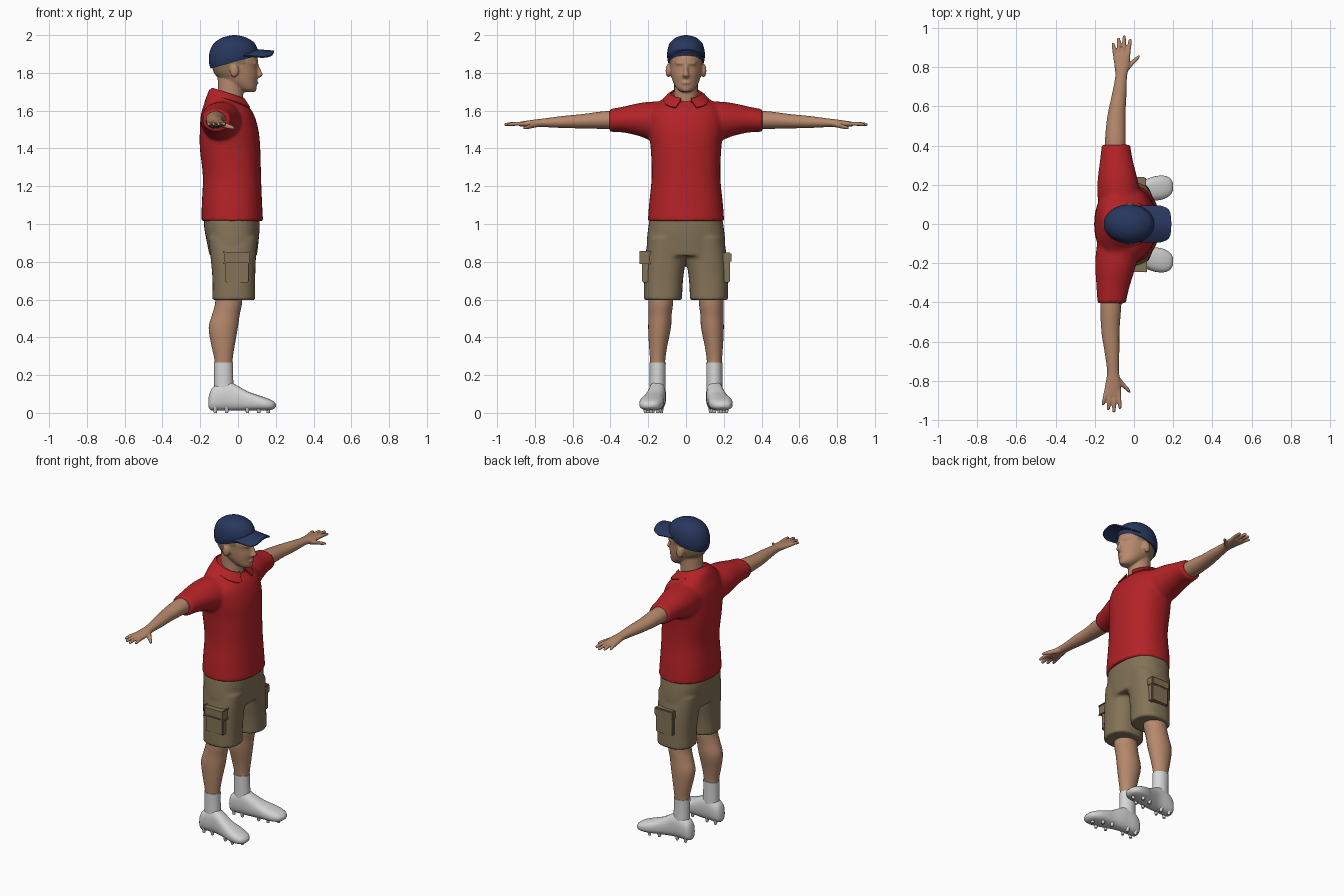
import bpy, bmesh, math
from mathutils import Vector


def material(name, rgb):
    m = bpy.data.materials.new(name)
    m.diffuse_color = (*rgb, 1)
    return m


RED = material("red cloth", (0.45, 0.016, 0.02))
KHAKI = material("khaki cloth", (0.23, 0.17, 0.095))
SKIN = material("skin", (0.47, 0.25, 0.15))
HAIR = material("light brown hair", (0.27, 0.18, 0.095))
NAVY = material("navy cloth", (0.021, 0.038, 0.112))
SOCK = material("sock white", (0.68, 0.68, 0.68))
SHOE = material("shoe white", (0.65, 0.65, 0.65))


def catmull(a, b, c, d, t):
    return [0.5 * (2*q + (r-p)*t + (2*p-5*q+4*r-s)*t*t + (3*q-p-3*r+s)*t**3)
            for p, q, r, s in zip(a, b, c, d)]


def loft(bm, rings, axis="z", n=28, power=2.0, side=1, shear=0.0, steps=4):
    """Closed skin through smooth elliptical rings (t, c1, c2, r1, r2, tilt)."""
    rings = [tuple(r) + (0,) * (6 - len(r)) for r in rings]
    ext = [rings[0]] + rings + [rings[-1]]
    path = [catmull(*ext[i:i+4], k / steps)
            for i in range(len(rings) - 1) for k in range(steps)] + [rings[-1]]
    loops = []
    for t, c1, c2, r1, r2, tilt in path:
        loop = []
        for k in range(n):
            a = 2 * math.pi * k / n
            u = r1 * math.copysign(abs(math.cos(a)) ** (2 / power), math.cos(a))
            v = r2 * math.copysign(abs(math.sin(a)) ** (2 / power), math.sin(a))
            w = t + tilt * u
            p = {"x": (w, c1+u, c2+v), "y": (c1+u, w, c2+v), "z": (c1+u, c2+v, w)}[axis]
            x = p[0] - (shear * p[1] if side < 0 else 0)
            loop.append(bm.verts.new((x, side * p[1], p[2])))
        loops.append(loop)
    for A, B in zip(loops, loops[1:]):
        for k in range(n):
            bm.faces.new((A[k], A[(k+1) % n], B[(k+1) % n], B[k]))
    bm.faces.new(loops[0][::-1])
    bm.faces.new(loops[-1])


def ball(bm, c, r):
    res = bmesh.ops.create_uvsphere(bm, u_segments=20, v_segments=12, radius=1)
    for v in res["verts"]:
        v.co = Vector([c[i] + v.co[i] * r[i] for i in range(3)])


def finish(name, bm, mats, voxel=0, smooth=0, thick=0):
    """Make the object; optionally fuse overlapping volumes into one skin."""
    bmesh.ops.recalc_face_normals(bm, faces=bm.faces)
    me = bpy.data.meshes.new(name)
    bm.to_mesh(me)
    bm.free()
    ob = bpy.data.objects.new(name, me)
    bpy.context.collection.objects.link(ob)
    if thick:
        m = ob.modifiers.new("thickness", "SOLIDIFY")
        m.thickness, m.offset = thick, 0
    if voxel:
        m = ob.modifiers.new("fuse", "REMESH")
        m.mode, m.voxel_size = "VOXEL", voxel
        m = ob.modifiers.new("soften", "SMOOTH")
        m.factor, m.iterations = 0.5, smooth
    if thick or voxel:
        dg = bpy.context.evaluated_depsgraph_get()
        new = bpy.data.meshes.new_from_object(ob.evaluated_get(dg))
        ob.modifiers.clear()
        ob.data = new
    ob.data.materials.clear()
    for m in mats:
        ob.data.materials.append(m)
    for p in ob.data.polygons:
        p.use_smooth = True
    ob.data.set_sharp_from_angle(angle=math.radians(50))
    return ob


# Polo shirt: torso and short sleeves fused
bm = bmesh.new()
loft(bm, [(1.015, -.03, 0, .163, .202), (1.10, -.032, 0, .16, .196), (1.25, -.032, 0, .154, .182),
          (1.40, -.042, 0, .16, .187), (1.50, -.047, 0, .155, .2), (1.58, -.056, 0, .14, .2),
          (1.63, -.06, 0, .118, .165, -.1), (1.66, -.063, 0, .1, .12, -.25),
          (1.69, -.063, 0, .078, .085, -.32)], n=40, power=2.25)
for s in (1, -1):
    loft(bm, [(.06, -.07, 1.54, .11, .11), (.18, -.08, 1.545, .108, .103), (.25, -.085, 1.553, .098, .087),
              (.33, -.09, 1.553, .083, .069), (.405, -.092, 1.548, .073, .06)],
         "y", side=s, shear=.055)
finish("polo_shirt", bm, [RED], .01, 4)

# Fold-over collar, open at the front
bm = bmesh.new()
rows = []
N = 36
for i in range(N + 1):
    a = math.radians(20 + 320 * i / N)
    c, s = math.cos(a), math.sin(a)
    f = max(0, c) ** 2
    top = 1.69 - .32 * .088 * c
    rows.append([bm.verts.new(p) for p in (
        (-.05 + .08 * c, .074 * s, top - .03),
        (-.05 + .088 * c, .083 * s, top),
        (-.05 + .1 * c, .1 * s, top - .012 - .008 * f),
        (-.05 + (.11 + .01 * f) * c, (.118 + .05 * f) * s, top - .032 - .018 * f))])
for A, B in zip(rows, rows[1:]):
    for k in range(3):
        bm.faces.new((A[k], A[k+1], B[k+1], B[k]))
finish("collar", bm, [RED], thick=.007)

# Head, face and neck, with hair coloured below the cap
bm = bmesh.new()
loft(bm, [(1.60, -.045, 0, .07, .068), (1.68, -.04, 0, .068, .063), (1.80, -.04, 0, .068, .063)])
loft(bm, [(1.698, .055, 0, .025, .025), (1.715, .045, 0, .052, .048), (1.75, .015, 0, .085, .068),
          (1.79, -.008, 0, .113, .08), (1.83, -.018, 0, .119, .086), (1.87, -.018, 0, .124, .088),
          (1.93, -.022, 0, .105, .082)], n=32)
loft(bm, [(1.85, .1, 0, .006, .008), (1.805, .112, 0, .014, .012), (1.787, .113, 0, .018, .019),
          (1.773, .1, 0, .01, .012)], n=16)
ball(bm, (.084, 0, 1.851), (.024, .055, .012))
ball(bm, (.091, 0, 1.748), (.018, .026, .011))
ball(bm, (.082, 0, 1.712), (.016, .022, .014))
for s in (1, -1):
    ball(bm, (-.02, s * .094, 1.812), (.024, .014, .036))
head = finish("head", bm, [SKIN, HAIR], .006, 3)
for p in head.data.polygons:
    x, y, z = p.center
    behind = x < -.045 and z > 1.77
    temple = x < .04 and z > 1.845 and abs(y) > .06
    p.material_index = 1 if behind or temple else 0

# Cap crown and curved brim
bm = bmesh.new()
loft(bm, [(1.856, -.024, 0, .121, .095, .27), (1.885, -.025, 0, .129, .1, .2), (1.92, -.025, 0, .126, .098, .1),
          (1.957, -.023, 0, .108, .086, .04), (1.984, -.02, 0, .07, .058, 0), (1.995, -.018, 0, .036, .03, 0),
          (2.0, -.018, 0, .008, .007, 0)], n=40)
finish("cap_crown", bm, [NAVY])
bm = bmesh.new()
grid = []
for i in range(9):
    row = []
    for j in range(21):
        v = -1 + j / 10
        front = .19 - .012 * v * v - .045 * v ** 8
        x = .03 + (front - .03) * i / 8
        row.append(bm.verts.new((x, .092 * v, 1.921 - .036 * v * v - .08 * (x - .1))))
    grid.append(row)
for A, B in zip(grid, grid[1:]):
    for j in range(20):
        bm.faces.new((A[j], A[j+1], B[j+1], B[j]))
finish("cap_brim", bm, [NAVY], thick=.009)

# Cargo shorts: hips and two legs fused
bm = bmesh.new()
loft(bm, [(.83, -.025, 0, .125, .2), (.9, -.028, 0, .136, .208), (.98, -.032, 0, .147, .2),
          (1.04, -.032, 0, .146, .19)], n=40, power=2.4)
for s in (1, -1):
    loft(bm, [(.597, -.022, .122, .114, .101), (.7, -.022, .119, .113, .103), (.82, -.025, .109, .12, .108),
              (.93, -.028, .1, .13, .1)], side=s, power=2.4)
finish("cargo_shorts", bm, [KHAKI], .009, 4)

for s, word in ((1, "left"), (-1, "right")):
    # Cargo pocket with flap
    bm = bmesh.new()
    for x0, x1, y1, z0, z1 in ((-.068, .055, .233, .69, .82), (-.073, .06, .24, .795, .85)):
        res = bmesh.ops.create_cube(bm, size=1)
        for v in res["verts"]:
            v.co = ((x0 + x1) / 2 + v.co.x * (x1 - x0),
                    s * (y1 - .025 + v.co.y * .05 * 1), (z0 + z1) / 2 + v.co.z * (z1 - z0))
    bmesh.ops.bevel(bm, geom=bm.edges[:], offset=.006, segments=2, affect="EDGES")
    finish(word + "_pocket", bm, [KHAKI])

    # Bare arm, palm, fingers and thumb
    bm = bmesh.new()
    loft(bm, [(.34, -.094, 1.55, .052, .048), (.43, -.095, 1.55, .053, .047), (.55, -.09, 1.544, .046, .038),
              (.65, -.077, 1.54, .038, .032), (.75, -.066, 1.536, .03, .023), (.80, -.062, 1.533, .037, .02),
              (.85, -.062, 1.53, .043, .016), (.88, -.062, 1.529, .04, .012)], "y", side=s, shear=.055)
    for x0, x1, y1 in ((-.095, -.106, .925), (-.074, -.079, .95), (-.052, -.05, .962), (-.031, -.02, .945)):
        loft(bm, [(.85, x0, 1.53, .011, .011), ((.85 + y1) / 2, (x0 + x1) / 2, 1.531, .0105, .0105),
                  (y1 - .008, x1, 1.527, .0085, .0085), (y1, x1, 1.526, .004, .004)],
             "y", n=12, side=s, shear=.055)
    loft(bm, [(.775, -.052, 1.53, .018, .015), (.81, -.024, 1.522, .018, .014), (.84, .008, 1.513, .014, .011),
              (.86, .025, 1.508, .006, .006)], "y", n=14, side=s, shear=.055)
    finish(word + "_arm", bm, [SKIN], .0045, 2)

    # Lower leg
    bm = bmesh.new()
    loft(bm, [(.68, -.045, .132, .072, .066), (.58, -.05, .134, .071, .065), (.52, -.064, .137, .073, .061),
              (.45, -.078, .14, .077, .06), (.36, -.079, .147, .062, .049), (.29, -.077, .15, .049, .041),
              (.24, -.077, .15, .046, .038)], side=s)
    finish(word + "_leg", bm, [SKIN])

    # Sock
    bm = bmesh.new()
    loft(bm, [(.268, -.077, .15, .051, .043), (.2, -.076, .15, .05, .042), (.1, -.074, .151, .052, .042)], side=s)
    finish(word + "_sock", bm, [SOCK])

    # Shoe with small studs under the sole
    bm = bmesh.new()
    loft(bm, [(-.156, .153, .055, .018, .025), (-.14, .153, .07, .038, .057), (-.10, .152, .084, .046, .072),
              (-.05, .153, .089, .046, .077), (-.01, .157, .08, .048, .068), (.05, .17, .063, .054, .051),
              (.1, .18, .054, .062, .042), (.15, .187, .046, .06, .033), (.185, .19, .041, .043, .022),
              (.2, .19, .04, .016, .008)], "x", n=28, power=2.5, side=s)
    for x, y in ((-.12, .13), (-.12, .175), (-.06, .13), (-.06, .175), (.05, .14), (.05, .2),
                 (.11, .15), (.11, .215), (.16, .185)):
        loft(bm, [(0, x, y, .008, .008), (.03, x, y, .013, .013)], n=10, side=s, steps=1)
    finish(word + "_shoe", bm, [SHOE])
